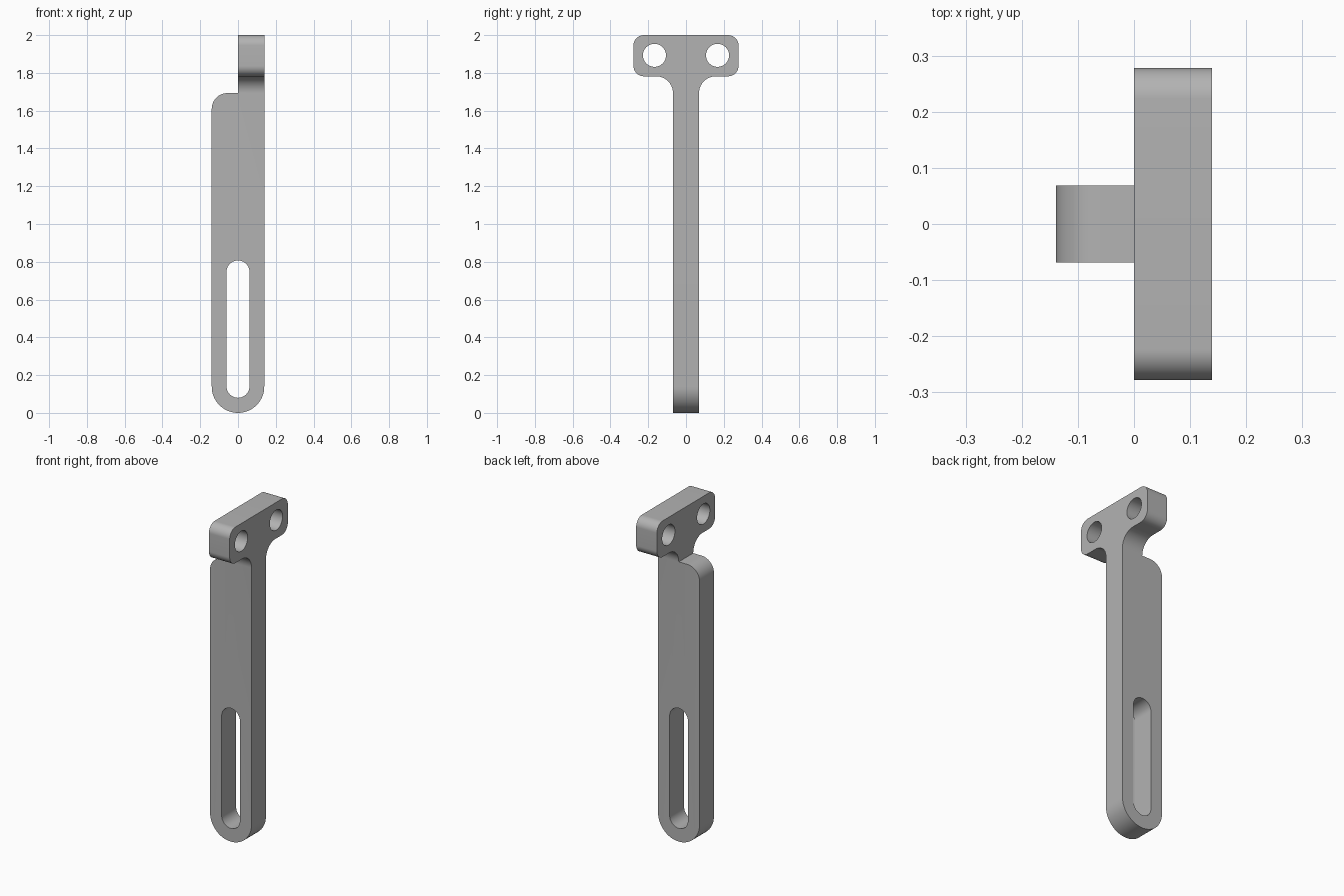
import bpy, bmesh, math
from mathutils import Vector

cube = bpy.data.objects.get("Cube")
if cube:
    bpy.data.objects.remove(cube, do_unlink=True)

HALF = 0.139      # half width of the arm
THICK = 0.069     # half thickness of the arm
STEP = 1.693      # height of the shoulder
HEAD = 1.782      # underside of the crossbar
SPAN = 0.278      # half length of the crossbar

steel = bpy.data.materials.new("grey metal")
steel.use_nodes = True
colour = (0.45, 0.45, 0.45, 1)
steel.diffuse_color = colour
steel.node_tree.nodes["Principled BSDF"].inputs["Base Color"].default_value = colour


def rounded(corners, segments=16):
    """Outline from (u, v, radius) corners, each replaced by an arc."""
    points = []
    for i, (u, v, r) in enumerate(corners):
        p = Vector((u, v))
        if r == 0:
            points.append(p)
            continue
        a = (Vector(corners[i - 1][:2]) - p).normalized()
        b = (Vector(corners[(i + 1) % len(corners)][:2]) - p).normalized()
        centre = p + (a + b) * r      # all corners are right angles
        for k in range(segments + 1):
            t = k / segments * math.pi / 2
            points.append(centre - b * r * math.cos(t) - a * r * math.sin(t))
    return points


def prism(name, outline, axis, half_depth):
    """Extrude an outline symmetrically along x or y."""
    bm = bmesh.new()
    place = (lambda p, d: (d, p.x, p.y)) if axis == "x" else (lambda p, d: (p.x, d, p.y))
    face = bm.faces.new([bm.verts.new(place(p, -half_depth)) for p in outline])
    side = bmesh.ops.extrude_face_region(bm, geom=[face])["geom"]
    moved = [g for g in side if isinstance(g, bmesh.types.BMVert)]
    shift = Vector(place(Vector((0, 0)), 2 * half_depth))
    bmesh.ops.translate(bm, verts=moved, vec=shift)
    bmesh.ops.remove_doubles(bm, verts=bm.verts, dist=1e-5)
    bmesh.ops.recalc_face_normals(bm, faces=bm.faces)
    mesh = bpy.data.meshes.new(name)
    bm.to_mesh(mesh)
    bm.free()
    mesh.materials.append(steel)
    obj = bpy.data.objects.new(name, mesh)
    bpy.context.collection.objects.link(obj)
    return obj


def slot(u, low, high, r):
    return rounded([(u - r, low, r), (u + r, low, r), (u + r, high, r), (u - r, high, r)])


# Front outline: round foot, rounded shoulder and a half-width neck
bracket = prism("slotted_bracket", rounded([
    (-HALF, 0, HALF), (HALF, 0, HALF), (HALF, 2.1, 0),
    (0, 2.1, 0), (0, STEP, 0), (-HALF, STEP, 0.083)]), "y", 0.4)

# Side outline: upright with a filleted, round-cornered crossbar
side_outline = prism("side_outline", rounded([
    (-THICK, -0.1, 0), (THICK, -0.1, 0), (THICK, HEAD, 0.089),
    (SPAN, HEAD, 0.055), (SPAN, 2, 0.055), (-SPAN, 2, 0.055),
    (-SPAN, HEAD, 0.055), (-THICK, HEAD, 0.089)]), "x", 0.3)

# Long slot through the arm and two bolt holes through the crossbar
helpers = [(side_outline, "INTERSECT"),
           (prism("arm_slot", slot(0, 0.08, 0.807, 0.061), "y", 0.5), "DIFFERENCE")]
for label, y in (("front", -0.167), ("back", 0.167)):
    hole = prism(label + "_bolt_hole", slot(y, 1.832, 1.954, 0.061), "x", 0.5)
    helpers.append((hole, "DIFFERENCE"))

bpy.ops.object.select_all(action="DESELECT")
bpy.context.view_layer.objects.active = bracket
bracket.select_set(True)
for helper, operation in helpers:
    mod = bracket.modifiers.new(helper.name, "BOOLEAN")
    mod.operation = operation
    mod.solver = "EXACT"
    mod.object = helper
    bpy.ops.object.modifier_apply(modifier=mod.name)
    bpy.data.objects.remove(helper, do_unlink=True)

bpy.ops.object.shade_smooth_by_angle(angle=math.radians(30))
